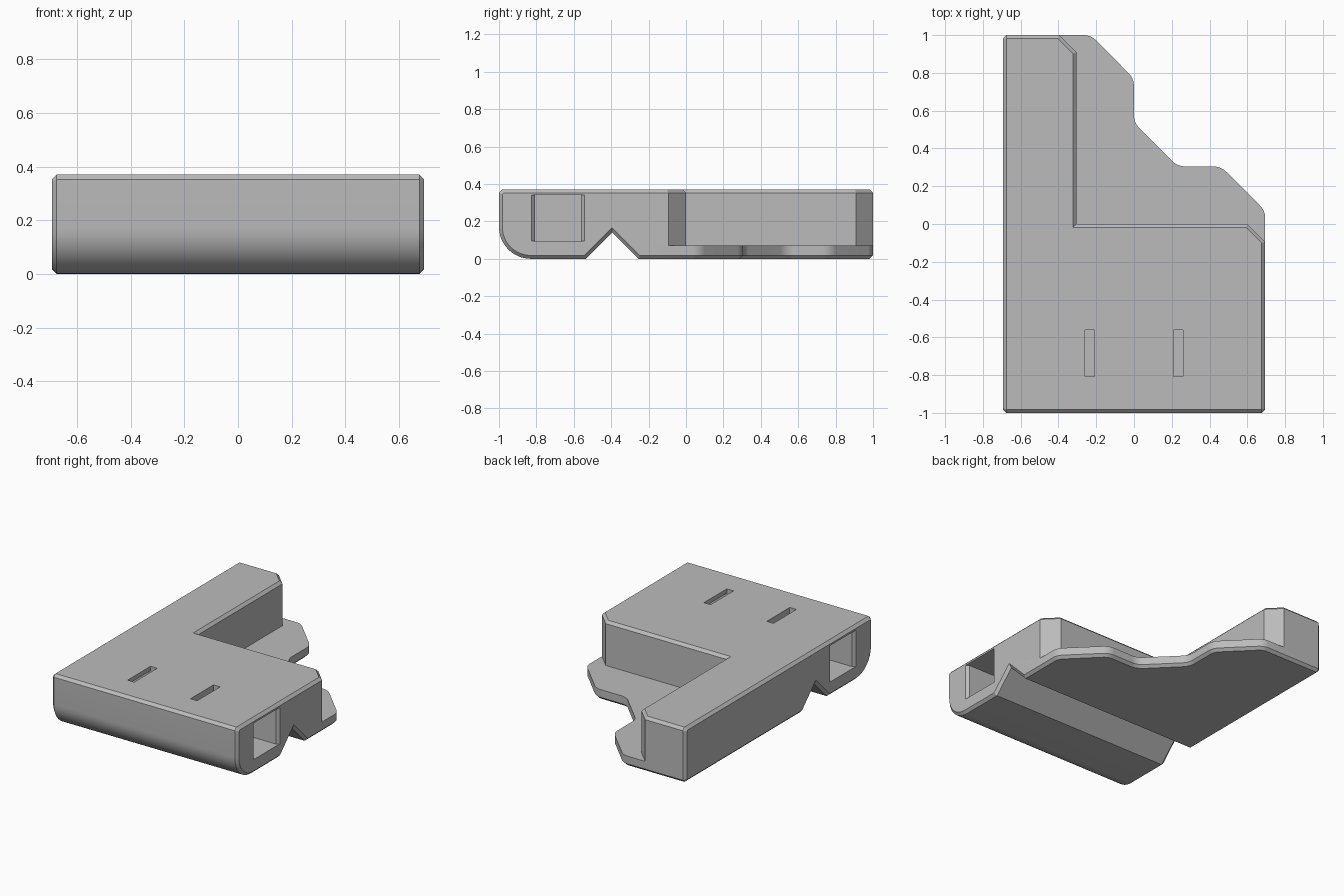
import bpy
import bmesh
from math import tan
from mathutils import Vector

HALF_X, TOP, CHAMFER, FLANGE = 0.694, 0.37, 0.018, 0.07

cube = bpy.data.objects.get("Cube")
if cube:
    bpy.data.objects.remove(cube, do_unlink=True)

grey = bpy.data.materials.new("plain grey")
grey.use_nodes = True
colour = (0.5, 0.5, 0.5, 1)
grey.diffuse_color = colour
grey.node_tree.nodes["Principled BSDF"].inputs["Base Color"].default_value = colour


def rounded(points):
    """Replace each corner (x, y, radius) having a radius by an arc."""
    out = []
    for i, (x, y, r) in enumerate(points):
        p = Vector((x, y))
        if not r:
            out.append(p)
            continue
        a = (Vector(points[i - 1][:2]) - p).normalized()
        b = (Vector(points[(i + 1) % len(points)][:2]) - p).normalized()
        t = r / tan(a.angle(b) / 2)
        centre = p + (a + b).normalized() * (t * t + r * r) ** 0.5
        u = (p + a * t - centre).normalized()
        v = (p + b * t - centre).normalized()
        out += [centre + u.slerp(v, k / 12).normalized() * r for k in range(13)]
    return out


def offset(loop, d):
    """Move a counter-clockwise outline outwards by d with mitred corners."""
    out = []
    for i, p in enumerate(loop):
        e = (p - loop[i - 1]).normalized()
        f = (loop[(i + 1) % len(loop)] - p).normalized()
        m, n = Vector((e.y, -e.x)), Vector((f.y, -f.x))
        out.append(p + (m + n) * (d / (1 + m.dot(n))))
    return out


def loft(name, outline, sections, axis="z"):
    """Skin an outline through (height, offset) sections along an axis."""
    bm = bmesh.new()
    rings = []
    for h, d in sections:
        ring = offset(outline, d)
        rings.append([bm.verts.new((h, *p) if axis == "x" else (*p, h)) for p in ring])
    for low, high in zip(rings, rings[1:]):
        for i in range(len(low)):
            bm.faces.new((low[i - 1], low[i], high[i], high[i - 1]))
    bm.faces.new(rings[0][::-1])
    bm.faces.new(rings[-1])
    bmesh.ops.recalc_face_normals(bm, faces=bm.faces)
    mesh = bpy.data.meshes.new(name)
    bm.to_mesh(mesh)
    bm.free()
    obj = bpy.data.objects.new(name, mesh)
    bpy.context.collection.objects.link(obj)
    mesh.materials.append(grey)
    return obj


def cut(body, cutter):
    cutter.hide_render = True
    bpy.context.view_layer.objects.active = body
    mod = body.modifiers.new("cut", "BOOLEAN")
    mod.operation, mod.solver, mod.object = "DIFFERENCE", "EXACT", cutter
    bpy.ops.object.modifier_apply(modifier=mod.name)
    bpy.data.objects.remove(cutter, do_unlink=True)


# Block: side profile with rounded nose and V groove, chamfered at both ends
c = CHAMFER
side = rounded([
    (-1, 0, 0.17), (-0.535, 0, 0), (-0.395, 0.14, 0), (-0.255, 0, 0),
    (1 - c, 0, 0), (1, c, 0), (1, TOP - c, 0), (1 - c, TOP, 0),
    (-1 + c, TOP, 0), (-1, TOP - c, 0)])
body = loft("bracket_body", side, [
    (-HALF_X, -c), (-HALF_X + c, 0), (HALF_X - c, 0), (HALF_X, -c)], "x")

# Notch that leaves an L shape above the thin flange, chamfered at the top
notch = rounded([
    (-0.305, 0, 0), (0.6, 0, 0), (0.8, -0.2, 0), (1, -0.2, 0),
    (1, 1.2, 0), (-0.595, 1.2, 0), (-0.305, 0.91, 0)])
cut(body, loft("notch_cutter", notch, [(FLANGE, 0), (TOP - c, 0), (TOP + c, 2 * c)]))

# Stepped outer edge of the flange, chamfered underneath
r, skin = 0.1, 0.001
edge = rounded([
    (-1, 1 + skin, 0), (-0.23, 1 + skin, r), (0, 0.77, r), (0, 0.535, r),
    (0.23, 0.305, r), (0.46, 0.305, r), (HALF_X + skin, 0.07, r),
    (HALF_X + skin, -0.1, 0), (1, -0.1, 0), (1, 1.3, 0), (-1, 1.3, 0)])
cut(body, loft("flange_cutter", edge, [(-c, 2 * c), (c, 0), (0.2, 0)]))

# Side pockets with flared mouths, each opening into a slot in the top
y0, y1, inner = -0.807, -0.562, 0.21
for s in (-1, 1):
    pocket = [(inner, y0), (HALF_X - c, y0), (HALF_X + c, y0 - 2 * c),
              (HALF_X + c, y1 + 2 * c), (HALF_X - c, y1), (inner, y1)]
    slot = [(inner, y0), (0.26, y0), (0.26, y1), (inner, y1)]
    for name, shape, low, high in (("pocket_cutter", pocket, 0.095, 0.34),
                                   ("slot_cutter", slot, 0.3, 0.45)):
        outline = [Vector((s * x, y)) for x, y in shape][::s]
        cut(body, loft(name, outline, [(low, 0), (high, 0)]))

# Smooth the curves and keep the chamfers crisp
bpy.ops.object.select_all(action="DESELECT")
body.select_set(True)
bpy.context.view_layer.objects.active = body
bpy.ops.object.shade_smooth_by_angle(angle=0.5)
